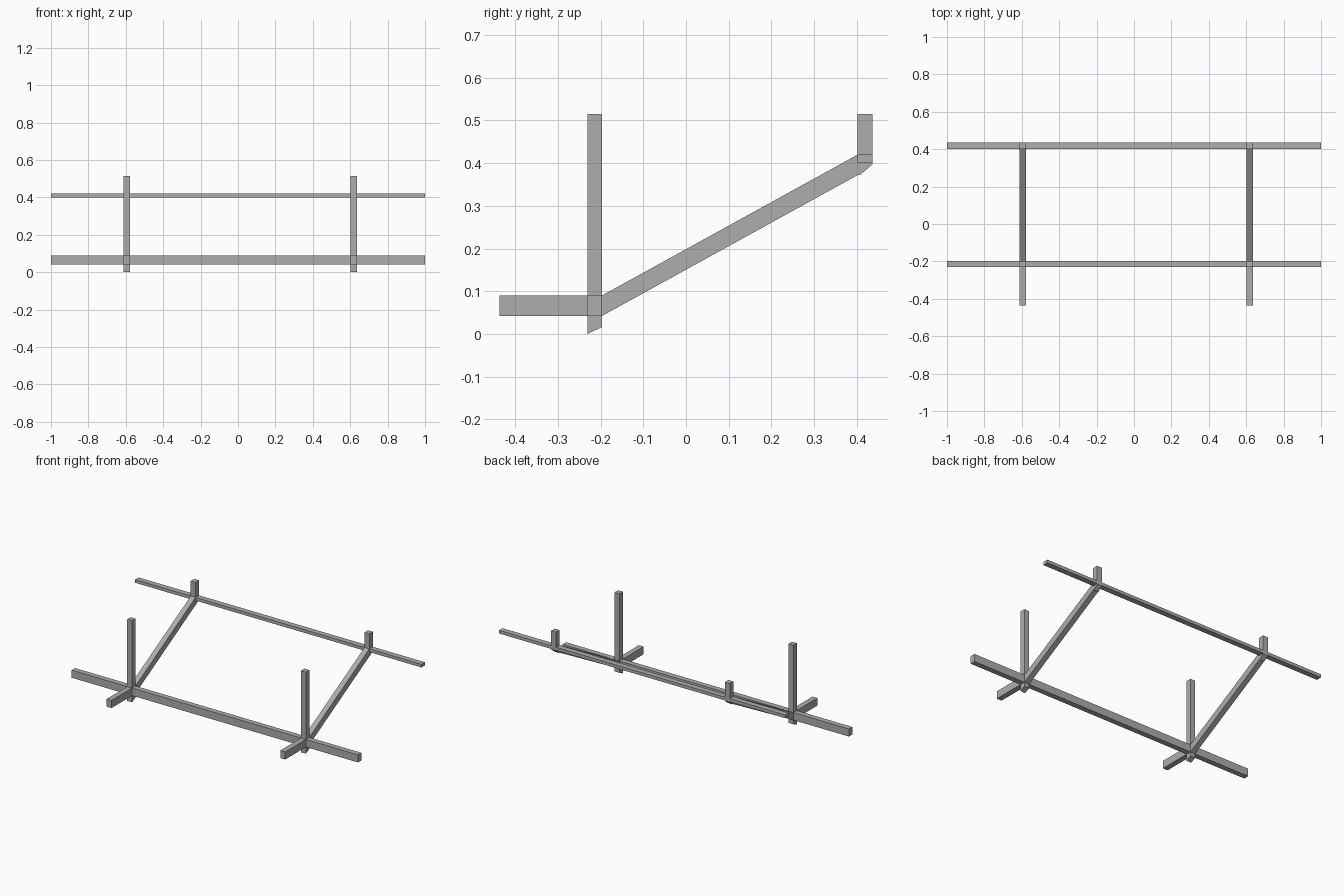
import bpy
import bmesh

cube = bpy.data.objects.get("Cube")
if cube:
    bpy.data.objects.remove(cube, do_unlink=True)

grey = bpy.data.materials.new("plain grey")
grey.use_nodes = True
grey.diffuse_color = (0.42, 0.42, 0.42, 1)
grey.node_tree.nodes["Principled BSDF"].inputs["Base Color"].default_value = grey.diffuse_color

WIDTH = 0.034


def beam(name, profile, x0, x1):
    """Extrude a side profile of (y, z) points from x0 to x1."""
    bm = bmesh.new()
    face = bm.faces.new([bm.verts.new((x0, y, z)) for y, z in profile])
    extruded = bmesh.ops.extrude_face_region(bm, geom=[face])["geom"]
    moved = [v for v in extruded if isinstance(v, bmesh.types.BMVert)]
    bmesh.ops.translate(bm, verts=moved, vec=(x1 - x0, 0, 0))
    bmesh.ops.recalc_face_normals(bm, faces=bm.faces)
    mesh = bpy.data.meshes.new(name)
    bm.to_mesh(mesh)
    bm.free()
    mesh.materials.append(grey)
    obj = bpy.data.objects.new(name, mesh)
    bpy.context.collection.objects.link(obj)
    return obj


def rect(y0, y1, z0, z1):
    return [(y0, z0), (y1, z0), (y1, z1), (y0, z1)]


# Key lines shared by the parts
front, front_inner = -0.231, -0.197
back_inner, back = 0.402, 0.437
low, low_top = 0.042, 0.09
high, high_top = 0.372, 0.42
post_top = 0.515

# Long rails running side to side
beam("front_rail", rect(front, front_inner, low, low_top), -1, 1)
beam("back_rail", rect(back_inner, back, 0.4, high_top), -1, 1)

# Frame members repeated on each side
profiles = {
    "front_post": [(front, 0), (front_inner, 0.016), (front_inner, post_top), (front, post_top)],
    "back_post": [(back_inner, high), (back_inner + 0.005, high), (back, 0.397),
                  (back, post_top), (back_inner, post_top)],
    "front_arm": rect(-0.437, front, low, low_top),
    "sloping_beam": [(front_inner, low), (back_inner, high),
                     (back_inner, high_top), (front_inner, low_top)],
}
for side, x in (("right", -0.595), ("left", 0.619)):
    for part, profile in profiles.items():
        beam(f"{side}_{part}", profile, x - WIDTH / 2, x + WIDTH / 2)
